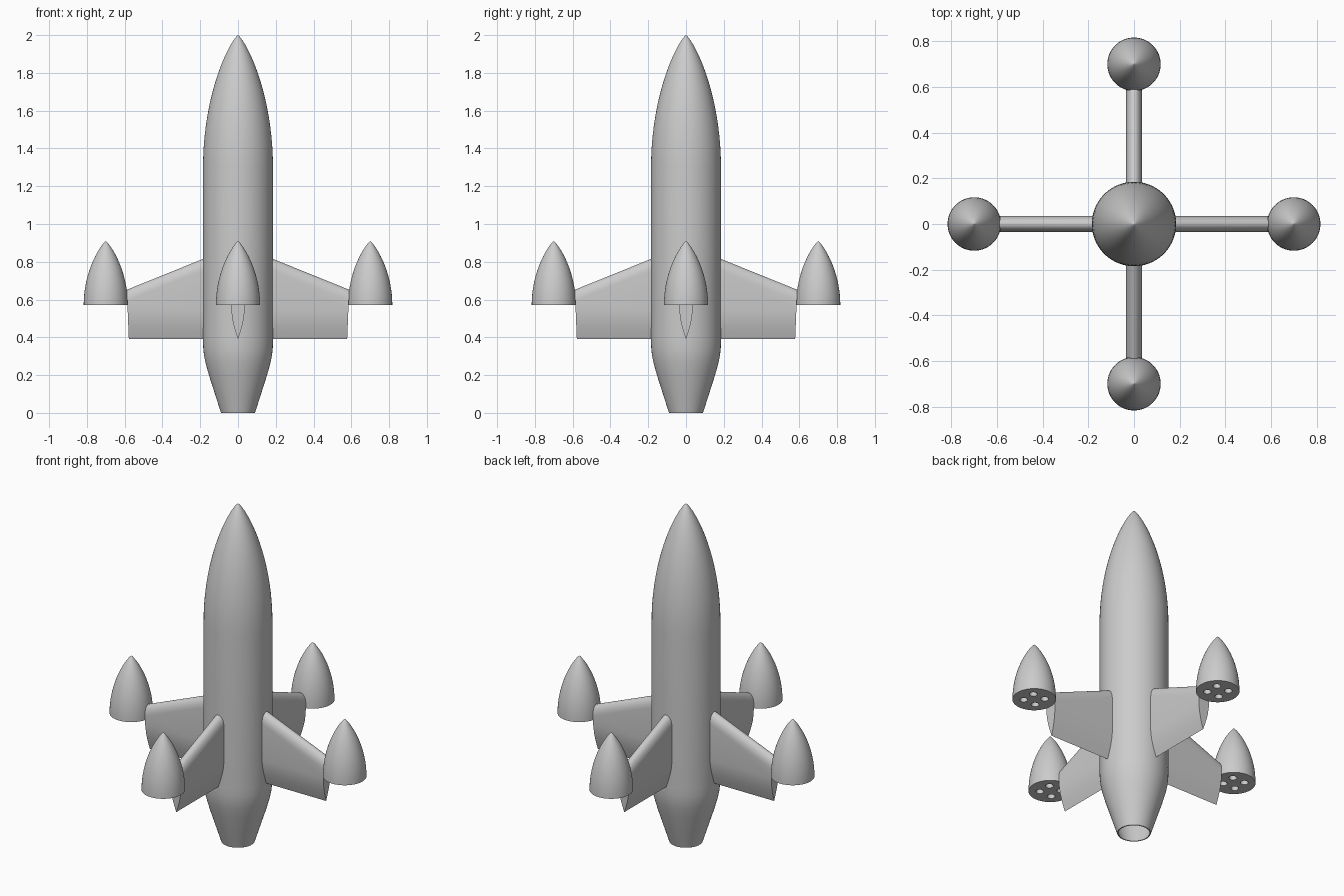
import bpy, bmesh, math
from mathutils import Matrix

cube = bpy.data.objects.get("Cube")
if cube:
    bpy.data.objects.remove(cube, do_unlink=True)

grey = bpy.data.materials.new("light grey")
grey.use_nodes = True
colour = (0.6, 0.6, 0.6, 1)
grey.diffuse_color = colour
grey.node_tree.nodes["Principled BSDF"].inputs["Base Color"].default_value = colour

SIDES = ("left", "back", "right", "front")


def add_object(name, mesh):
    ob = bpy.data.objects.new(name, mesh)
    bpy.context.collection.objects.link(ob)
    return ob


def finish(mesh, angle=30):
    mesh.shade_smooth()
    mesh.set_sharp_from_angle(angle=math.radians(angle))
    return mesh


def to_mesh(name, bm):
    bmesh.ops.recalc_face_normals(bm, faces=bm.faces)
    mesh = bpy.data.meshes.new(name)
    bm.to_mesh(mesh)
    bm.free()
    mesh.materials.append(grey)
    return mesh


def lathe(name, profile, steps=64):
    """Turn a (radius, height) profile about the z axis."""
    bm = bmesh.new()
    verts = [bm.verts.new((r, 0, z)) for r, z in profile]
    edges = [bm.edges.new(pair) for pair in zip(verts, verts[1:])]
    bmesh.ops.spin(bm, geom=verts + edges, cent=(0, 0, 0), axis=(0, 0, 1),
                   angle=math.tau, steps=steps, use_duplicate=False)
    bmesh.ops.remove_doubles(bm, verts=bm.verts, dist=0.0001)
    return to_mesh(name, bm)


def nose(radius, base, length, power, steps=20):
    """Rounded pointed nose, from its widest ring to its tip."""
    pts = []
    for i in range(steps + 1):
        t = math.sin(i / steps * math.pi / 2)
        pts.append((radius * max(0, 1 - t * t) ** power, base + length * t))
    pts[-1] = (0, base + length)
    return pts


# Hollow body: tapered tail, straight middle, long nose
tail = [(0.09, 0), (0.122, 0.1), (0.154, 0.2), (0.172, 0.265),
        (0.18, 0.305), (0.184, 0.345), (0.185, 0.39)]
shell = tail + nose(0.185, 1.3, 0.7, 0.8)
lining = [(max(r - 0.006, 0), z) for r, z in tail]
lining += nose(0.179, 1.3, 0.68, 0.8)
body = lathe("body", lining[::-1] + shell)
add_object("body", finish(body))

# Pod with four bored nozzles in its base
R, BASE, ARM = 0.117, 0.57, 0.7
pod = add_object("pod", lathe("pod", [(0, BASE)] + nose(R, BASE, 0.34, 0.85)))
bm = bmesh.new()
for sx in (-1, 1):
    for sy in (-1, 1):
        bmesh.ops.create_cone(
            bm, cap_ends=True, segments=24, radius1=0.023, radius2=0.006,
            depth=0.12, matrix=Matrix.Translation((sx * 0.04, sy * 0.04, BASE + 0.05)))
cutter = add_object("nozzle_cutter", to_mesh("nozzle_cutter", bm))
cutter.hide_render = True
cut = pod.modifiers.new("nozzles", "BOOLEAN")
cut.operation = "DIFFERENCE"
cut.solver = "EXACT"
cut.object = cutter
graph = bpy.context.evaluated_depsgraph_get()
pod_mesh = finish(bpy.data.meshes.new_from_object(pod.evaluated_get(graph)))
bpy.data.objects.remove(pod, do_unlink=True)
bpy.data.objects.remove(cutter, do_unlink=True)

# Fin: round leading edge, flat sides, sharp trailing edge, swept top
TRAIL = 0.39
rear = [(0.012, 0.035), (0.022, 0.07), (0.03, 0.105), (0.035, 0.15)]
front = [(0.035 * math.cos(a), 0.06 * (math.sin(a) - 1))
         for a in (i * math.pi / 16 for i in range(8))]


def section(top):
    half = [(t, TRAIL + z) for t, z in rear] + [(t, top + z) for t, z in front]
    return [(0, TRAIL)] + half + [(0, top)] + [(-t, z) for t, z in half[::-1]]


bm = bmesh.new()
root = [bm.verts.new((0.18, t, z)) for t, z in section(0.817)]
tip = [bm.verts.new((0.578 + 0.04 * (z - TRAIL), t, z)) for t, z in section(0.652)]
for i in range(len(root)):
    j = (i + 1) % len(root)
    bm.faces.new((root[i], root[j], tip[j], tip[i]))
bm.faces.new(root)
bm.faces.new(tip)
fin_mesh = finish(to_mesh("fin", bm))

# Four fins, each carrying a pod
for k, side in enumerate(SIDES):
    angle = k * math.pi / 2
    fin = add_object(side + "_fin", fin_mesh)
    fin.rotation_euler.z = angle
    holder = add_object(side + "_pod", pod_mesh)
    holder.location = (ARM * math.cos(angle), ARM * math.sin(angle), 0)
    holder.rotation_euler.z = angle
